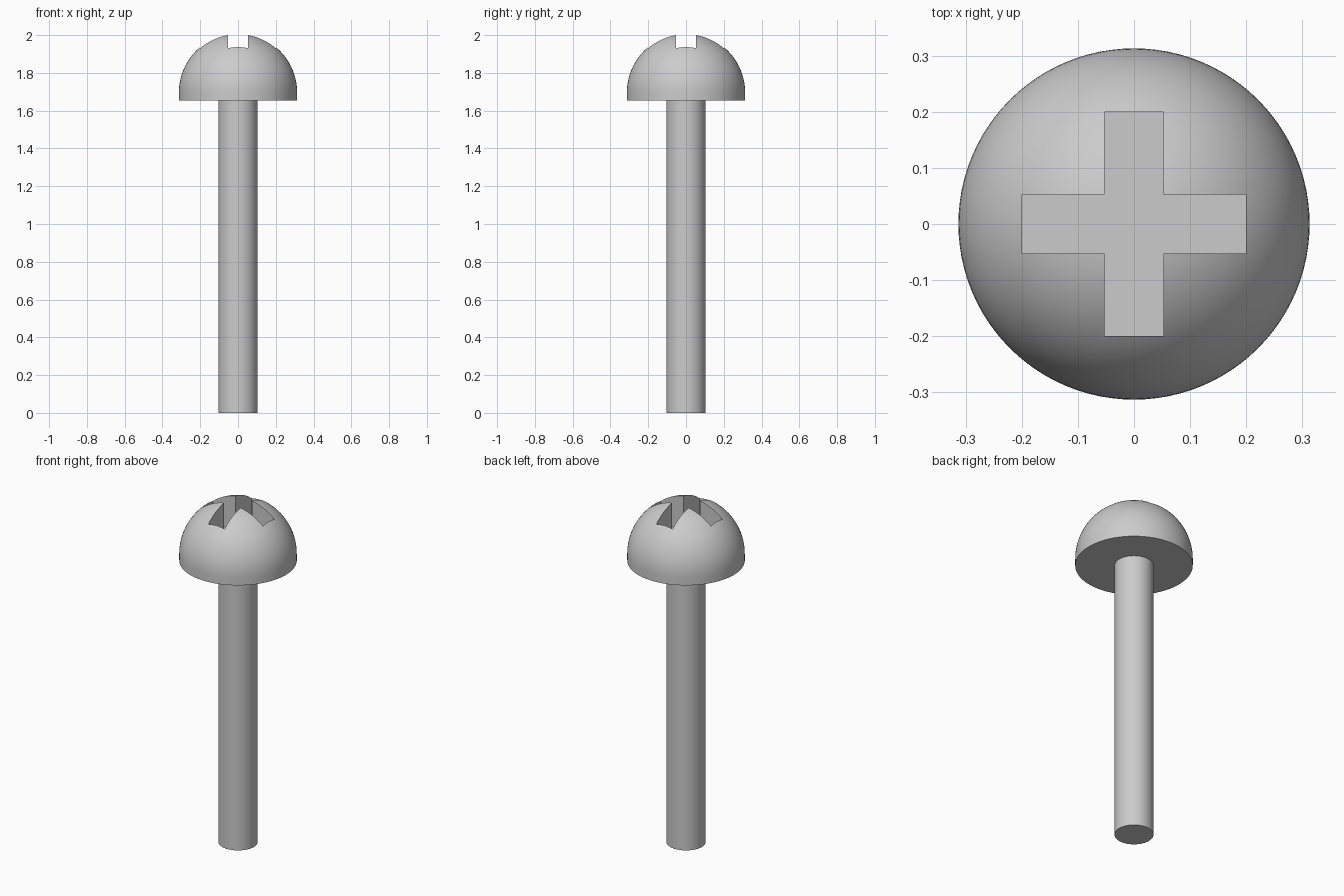
import bpy
import bmesh
import math

HEAD_R, SHANK_R = 0.313, 0.104
HEAD_BASE, DOME_Z = 1.655, 1.696
SLOT_HALF, SLOT_REACH, SLOT_FLOOR = 0.053, 0.2, 1.8
SEGMENTS = 96

if "Cube" in bpy.data.objects:
    bpy.data.objects.remove(bpy.data.objects["Cube"], do_unlink=True)

steel = bpy.data.materials.new("steel grey")
steel.use_nodes = True
steel.diffuse_color = (0.6, 0.6, 0.6, 1)
steel.node_tree.nodes["Principled BSDF"].inputs["Base Color"].default_value = (0.6, 0.6, 0.6, 1)


def make_object(name, bm):
    bmesh.ops.recalc_face_normals(bm, faces=bm.faces)
    mesh = bpy.data.meshes.new(name)
    bm.to_mesh(mesh)
    bm.free()
    mesh.materials.append(steel)
    obj = bpy.data.objects.new(name, mesh)
    bpy.context.collection.objects.link(obj)
    return obj


def lathe(name, profile):
    """Revolve (radius, height) points about the z axis."""
    bm = bmesh.new()
    verts = [bm.verts.new((r, 0, z)) for r, z in profile]
    edges = [bm.edges.new(pair) for pair in zip(verts, verts[1:])]
    bmesh.ops.spin(bm, geom=verts + edges, cent=(0, 0, 0), axis=(0, 0, 1),
                   angle=math.tau, steps=SEGMENTS, use_duplicate=False)
    bmesh.ops.remove_doubles(bm, verts=bm.verts, dist=0.0001)
    return make_object(name, bm)


def activate(obj):
    bpy.ops.object.select_all(action='DESELECT')
    obj.select_set(True)
    bpy.context.view_layer.objects.active = obj


# Plain round shank
shank = lathe("shank", [(0, 0), (SHANK_R, 0), (SHANK_R, HEAD_BASE + 0.01), (0, HEAD_BASE + 0.01)])

# Domed head with a short straight rim
steps = 28
dome = [(HEAD_R * math.cos(a), DOME_Z + HEAD_R * math.sin(a))
        for a in (math.pi / 2 * i / steps for i in range(steps))]
head = lathe("head", [(0, HEAD_BASE), (HEAD_R, HEAD_BASE)] + dome + [(0, DOME_Z + HEAD_R)])

# Cross-shaped cutter for the drive recess
bm = bmesh.new()
corners = []
w, reach = SLOT_HALF, SLOT_REACH
for quarter in range(4):
    c, s = round(math.cos(quarter * math.pi / 2)), round(math.sin(quarter * math.pi / 2))
    for x, y in ((reach, -w), (reach, w), (w, w)):
        corners.append(bm.verts.new((x * c - y * s, x * s + y * c, SLOT_FLOOR)))
floor = bm.faces.new(corners)
extruded = bmesh.ops.extrude_face_region(bm, geom=[floor], use_keep_orig=True)
top = [v for v in extruded["geom"] if isinstance(v, bmesh.types.BMVert)]
bmesh.ops.translate(bm, verts=top, vec=(0, 0, 0.4))
cutter = make_object("recess_cutter", bm)
cutter.hide_render = True

# Cut the recess into the head
cut = head.modifiers.new("recess", 'BOOLEAN')
cut.operation = 'DIFFERENCE'
cut.solver = 'EXACT'
cut.object = cutter
activate(head)
bpy.ops.object.modifier_apply(modifier=cut.name)
bpy.data.objects.remove(cutter, do_unlink=True)

# Smooth round surfaces, crisp edges
for part in (shank, head):
    activate(part)
    bpy.ops.object.shade_smooth_by_angle(angle=math.radians(30))
